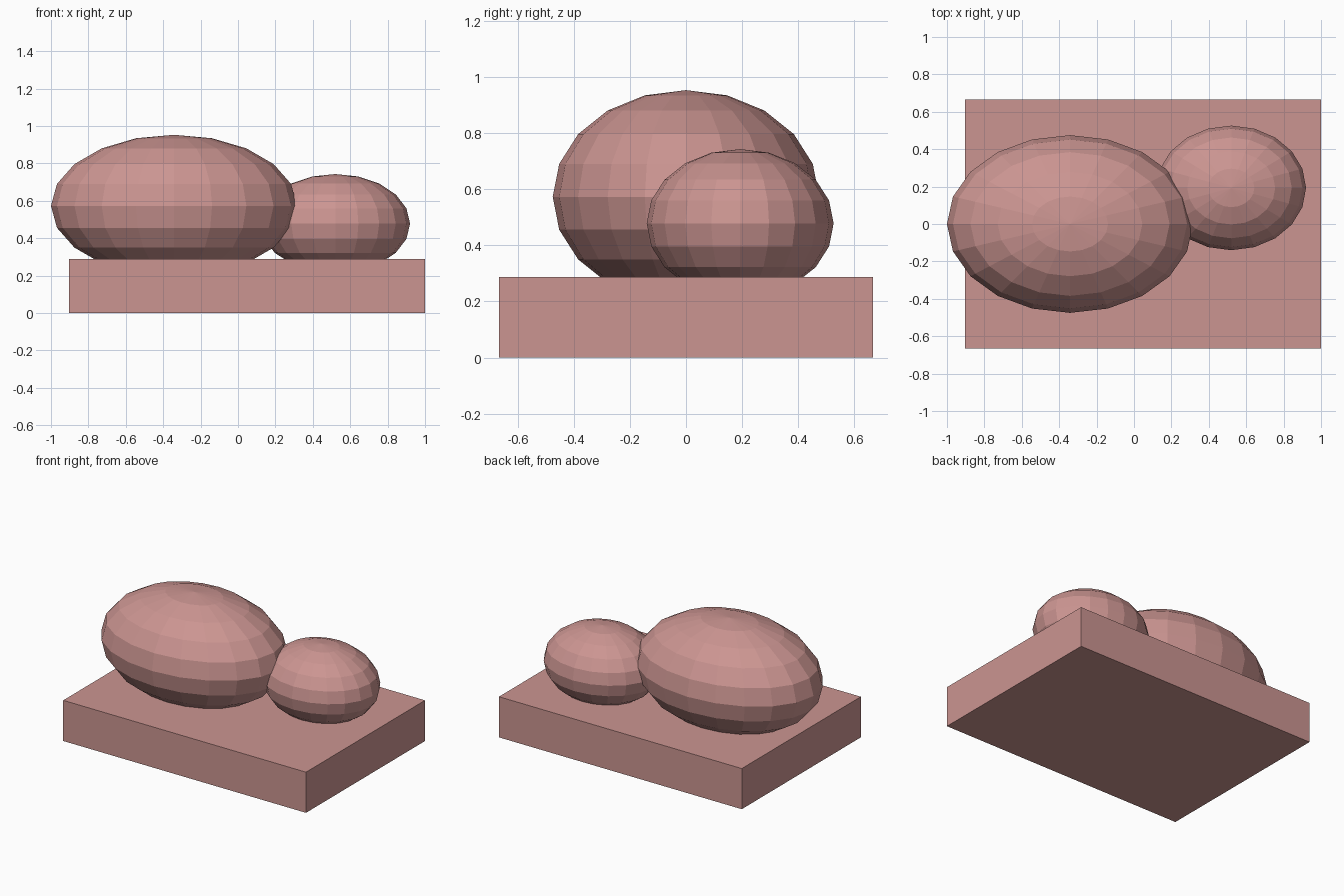
import bpy

if "Cube" in bpy.data.objects:
    bpy.data.objects.remove(bpy.data.objects["Cube"])

mat = bpy.data.materials.new("dusty_pink")
mat.diffuse_color = (0.6, 0.3, 0.285, 1)
mat.use_nodes = True
mat.node_tree.nodes["Principled BSDF"].inputs["Base Color"].default_value = mat.diffuse_color


def finish(name, size):
    ob = bpy.context.object
    ob.name = name
    ob.scale = size
    bpy.ops.object.transform_apply(location=False, rotation=False, scale=True)
    ob.data.materials.append(mat)


def boulder(name, centre, radii):
    bpy.ops.mesh.primitive_uv_sphere_add(segments=20, ring_count=10, radius=1, location=centre)
    finish(name, radii)


# Rectangular slab
bpy.ops.mesh.primitive_cube_add(size=1, location=(0.048, 0, 0.144))
finish("base_slab", (1.904, 1.333, 0.288))

# Two flattened faceted blobs sunk slightly into the slab
boulder("large_boulder", (-0.342, 0, 0.573), (0.658, 0.475, 0.38))
boulder("small_boulder", (0.52, 0.193, 0.478), (0.4, 0.333, 0.265))
